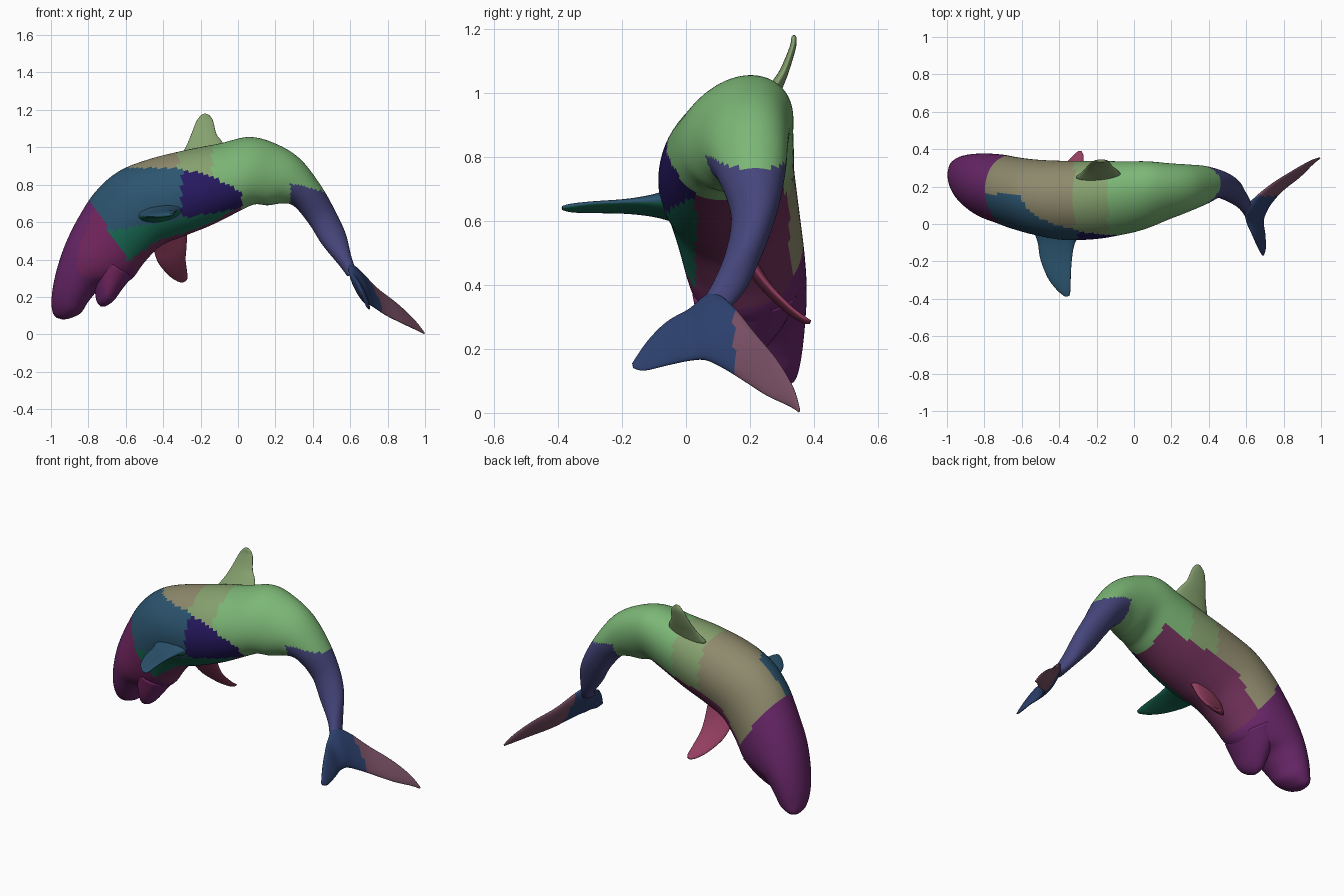
import bpy, bmesh, math
from mathutils import Vector as V

# Patch colours
COL = {
    "green": (.2, .47, .18), "tan": (.27, .25, .15), "purple": (.14, .02, .14),
    "navy": (.02, .01, .12), "blue": (.025, .09, .16), "sea": (.01, .15, .09),
    "maroon": (.16, .03, .1), "indigo": (.06, .06, .2), "mauve": (.18, .075, .12),
    "olive": (.24, .36, .16), "rose": (.3, .05, .12), "ocean": (.025, .05, .15),
    "magenta": (.18, .02, .12),
}
NAMES = list(COL)
MATS = []
for n in NAMES:
    m = bpy.data.materials.new(n)
    m.diffuse_color = (*COL[n], 1)
    MATS.append(m)


def spline(rings, steps):
    """Catmull-Rom through a list of (centre, axis A, axis B)."""
    out = []
    for i in range(len(rings) - 1):
        q = [rings[max(0, min(len(rings) - 1, i + d))] for d in (-1, 0, 1, 2)]
        for s in range(steps):
            t = s / steps
            out.append([(b * 2 + (c - a) * t + (a * 2 - b * 5 + c * 4 - d) * t * t
                         + (b * 3 - a - c * 3 + d) * t ** 3) * .5
                        for a, b, c, d in zip(*q)])
    return out + [rings[-1]]


def loft(name, rings, paint, steps=5, n=36):
    bm = bmesh.new()
    loops = []
    for c, a, b in spline(rings, steps):
        loops.append([bm.verts.new(c + a * math.cos(2 * math.pi * k / n)
                                   + b * math.sin(2 * math.pi * k / n)) for k in range(n)])
    for p, q in zip(loops, loops[1:]):
        for k in range(n):
            bm.faces.new((p[k], p[(k + 1) % n], q[(k + 1) % n], q[k]))
    for end in (loops[0], loops[-1]):
        pole = bm.verts.new(sum((v.co for v in end), V()) / n)
        for k in range(n):
            bm.faces.new((end[k], end[(k + 1) % n], pole))
    bmesh.ops.recalc_face_normals(bm, faces=bm.faces)
    for f in bm.faces:
        f.smooth = True
        f.material_index = NAMES.index(paint(f.calc_center_median(), f.normal))
    me = bpy.data.meshes.new(name)
    bm.to_mesh(me)
    bm.free()
    for m in MATS:
        me.materials.append(m)
    ob = bpy.data.objects.new(name, me)
    bpy.context.collection.objects.link(ob)
    return ob


def body_rings(rows):
    # row: top x, top z, bottom x, bottom z, min y, max y, lean of the top
    out = []
    for tx, tz, bx, bz, y0, y1, k in rows:
        w = math.sqrt(((y1 - y0) / 2) ** 2 - k * k)
        out.append((V(((tx + bx) / 2, (y0 + y1) / 2, (tz + bz) / 2)),
                    V(((tx - bx) / 2, k, (tz - bz) / 2)), V((0, w, 0))))
    return out


def fin_rings(rows):
    # row: leading edge point, trailing edge point, half thickness
    mids = [(V(l) + V(t)) / 2 for l, t, h in rows]
    out = []
    for i, (l, t, h) in enumerate(rows):
        a = (V(l) - V(t)) / 2
        span = mids[min(i + 1, len(rows) - 1)] - mids[max(i - 1, 0)]
        out.append((mids[i], a, a.cross(span).normalized() * h))
    return out


def body_paint(p, n):
    if p.z < 1.57 * (-p.x) - .53 or p.x < -.82:
        return "purple" if p.y > .06 else "magenta"
    if p.x > .28 and p.z < .79 - .25 * (p.x - .35):
        return "indigo"
    if p.x > .02:
        return "green"
    line = .89 - max(0, p.x + .4) ** 2 * .75       # upper edge of the dark flank
    if p.z < line and n.y < .35 and p.y < .16:
        if p.y > .03 and n.z < -.3:
            return "maroon"
        if p.z < .62 + .18 * (p.x + .3):
            return "sea"
        return "blue" if p.x < -.3 else "navy"
    if n.z < -.45 - .6 * (p.x + .2):               # belly, widening to the head
        return "maroon"
    return "tan" if p.x < -.32 else "olive" if p.x < -.14 else "green"


# Arched body with upper jaw, from tail root to snout
loft("body", body_rings([
    (.635, .33, .585, .31, .03, .13, 0), (.605, .42, .54, .37, .08, .19, 0),
    (.575, .54, .45, .48, .125, .245, .01), (.52, .66, .38, .59, .14, .285, .01),
    (.44, .80, .30, .685, .10, .31, .01), (.33, .94, .235, .70, .06, .318, .02),
    (.20, 1.02, .16, .69, .02, .325, .035), (.06, 1.055, .09, .695, -.02, .335, .045),
    (-.10, 1.02, .02, .665, -.05, .335, .035), (-.28, .985, -.14, .585, -.08, .337, .025),
    (-.48, .935, -.29, .525, -.085, .338, .02), (-.64, .87, -.41, .475, -.06, .345, .015),
    (-.76, .765, -.50, .385, -.03, .358, .01), (-.85, .63, -.57, .295, 0, .372, .01),
    (-.92, .49, -.66, .26, .03, .377, .01), (-.965, .36, -.74, .24, .07, .374, .01),
    (-.99, .25, -.80, .175, .11, .366, .01), (-.997, .17, -.84, .115, .15, .355, .01),
    (-.99, .115, -.90, .085, .20, .34, .01), (-.97, .088, -.94, .08, .25, .31, 0)]),
    body_paint, 8, 72)

# Lower jaw
loft("lower_jaw", body_rings([
    (-.78, .44, -.565, .31, .02, .35, .01), (-.775, .32, -.62, .24, .04, .31, .02),
    (-.765, .23, -.66, .185, .065, .255, .02), (-.755, .175, -.69, .16, .10, .215, .01),
    (-.735, .15, -.715, .148, .14, .18, 0)]), lambda p, n: "purple" if p.y > .06 else "magenta")

# Dorsal fin
loft("dorsal_fin", fin_rings([
    ((-.31, .25, .95), (-.06, .25, .97), .03), ((-.275, .28, 1.01), (-.085, .285, 1.03), .02),
    ((-.25, .308, 1.07), (-.115, .308, 1.07), .014), ((-.222, .333, 1.14), (-.133, .333, 1.14), .01),
    ((-.195, .337, 1.173), (-.15, .337, 1.168), .008),
    ((-.18, .338, 1.18), (-.165, .338, 1.178), .004)]), lambda p, n: "olive")

# Near flipper, sticking straight out
loft("near_flipper", fin_rings([
    ((-.54, -.03, .63), (-.27, -.03, .67), .055), ((-.515, -.10, .63), (-.315, -.10, .665), .032),
    ((-.50, -.19, .63), (-.332, -.19, .66), .018), ((-.46, -.29, .63), (-.338, -.29, .655), .014),
    ((-.41, -.355, .632), (-.34, -.355, .648), .012),
    ((-.37, -.388, .637), (-.345, -.385, .643), .006)]), lambda p, n: "blue" if n.z > -.3 else "sea")

# Far flipper, hanging down and curling outward
loft("far_flipper", fin_rings([
    ((-.46, .16, .51), (-.27, .16, .57), .035), ((-.45, .205, .45), (-.275, .205, .47), .022),
    ((-.425, .255, .38), (-.28, .255, .40), .016), ((-.37, .32, .315), (-.272, .32, .335), .012),
    ((-.325, .365, .285), (-.27, .365, .30), .01),
    ((-.30, .388, .28), (-.28, .388, .288), .005)]), lambda p, n: "rose")

# Tail flukes, one sweep from tip to tip
loft("tail_flukes", fin_rings([
    ((.685, -.168, .155), (.695, -.165, .14), .004), ((.66, -.12, .225), (.703, -.13, .132), .01),
    ((.635, -.06, .285), (.70, -.06, .148), .016), ((.605, .01, .325), (.69, .01, .163), .022),
    ((.60, .08, .375), (.70, .06, .165), .03), ((.655, .145, .335), (.735, .115, .14), .022),
    ((.74, .215, .25), (.795, .18, .10), .016), ((.85, .285, .165), (.885, .25, .055), .012),
    ((.94, .335, .08), (.955, .32, .022), .009), ((.995, .355, .012), (.995, .352, .002), .004)]),
    lambda p, n: "mauve" if p.y > .15 else "ocean")
